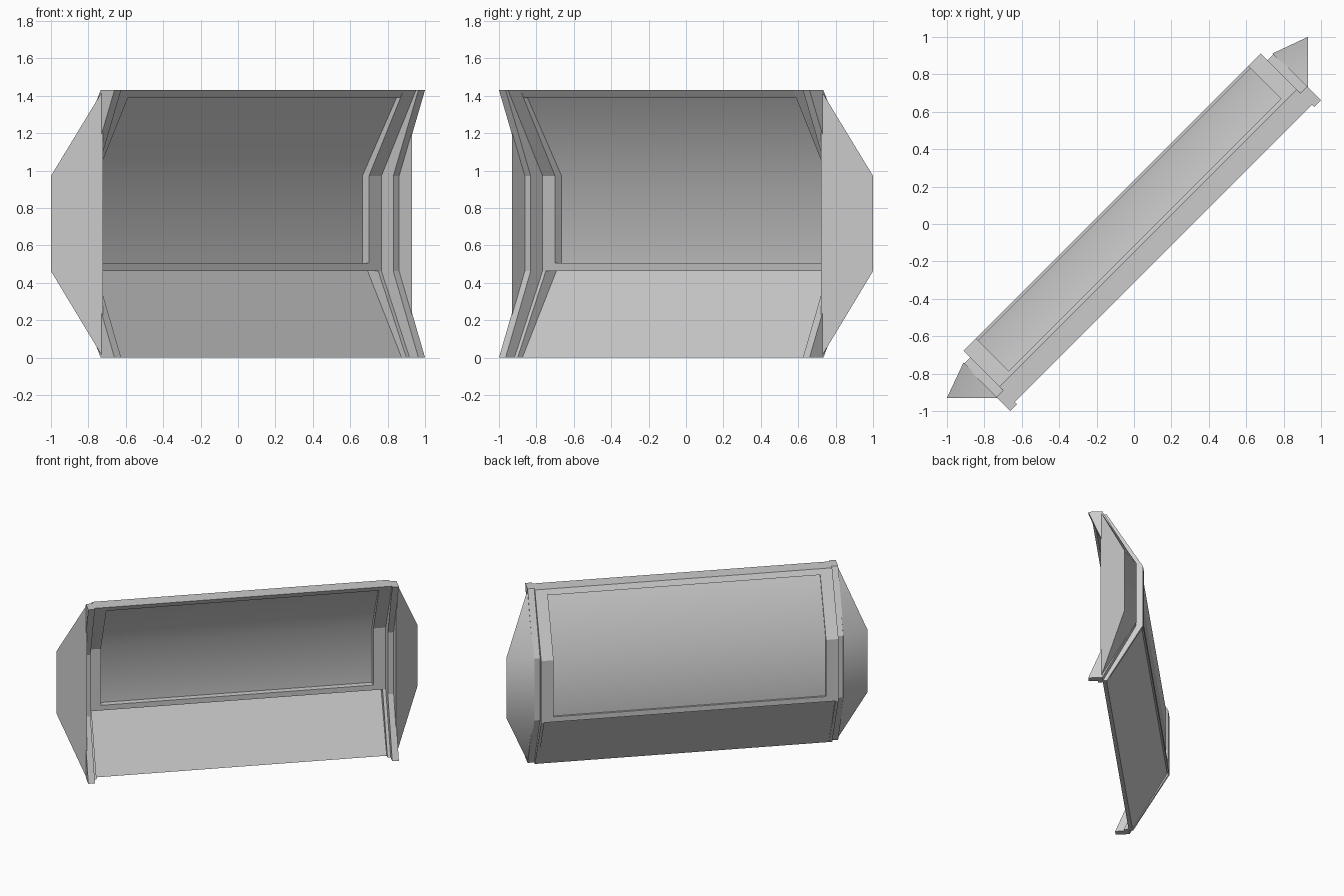
import bpy, bmesh, math

if "Cube" in bpy.data.objects:
    bpy.data.objects.remove(bpy.data.objects["Cube"])

R = math.sqrt(0.5)
Z0, Z1, Z2, Z3 = 0.0, 0.463, 0.97, 1.43     # heights of the profile bends


def place(s, d, z):
    """s runs along the diagonal wall, d towards its hollow side."""
    return ((s + d) * R, (s - d) * R, z)


def finish(name, bm, smooth=None):
    bmesh.ops.recalc_face_normals(bm, faces=bm.faces[:])
    me = bpy.data.meshes.new(name)
    bm.to_mesh(me)
    bm.free()
    ob = bpy.data.objects.new(name, me)
    bpy.context.collection.objects.link(ob)
    if smooth:
        bpy.ops.object.select_all(action='DESELECT')
        ob.select_set(True)
        bpy.context.view_layer.objects.active = ob
        bpy.ops.object.shade_smooth_by_angle(angle=math.radians(smooth))
    return ob


def extrude(name, front, back, a, b, smooth=None):
    """Sweep a strip between two (d, z) polylines from s=a to s=b."""
    bm = bmesh.new()
    rings = [[[bm.verts.new(place(s, d, z)) for d, z in line]
              for line in (front, back)] for s in (a, b)]
    n = len(front)
    for f, k in rings:
        for i in range(n - 1):
            bm.faces.new((f[i], f[i + 1], k[i + 1], k[i]))
    loops = [f + k[::-1] for f, k in rings]
    for i in range(2 * n):
        j = (i + 1) % (2 * n)
        bm.faces.new((loops[0][i], loops[0][j], loops[1][j], loops[1][i]))
    return finish(name, bm, smooth)


def full(foot, mid, head):
    return [(foot, Z0), (mid, Z1), (mid, Z2), (head, Z3)]


# Window frame sill and top rail
extrude("frame_sill", [(-.04, Z1), (-.04, .505)], [(-.166, Z1), (-.166, .505)], -1.03, 1.03)
extrude("frame_top_rail", [(.197, 1.39), (.222, Z3)], [(.083, 1.39), (.107, Z3)], -1.03, 1.03)

# Bent panel set back inside the frame
extrude("window_panel", [(-.09, .505), (-.09, Z2), (.169, 1.39)],
        [(-.15, .505), (-.15, Z2), (.098, 1.39)], -1.03, 1.03, 40)

# Sloping lower wall
extrude("lower_wall", [(.137, Z0), (-.12, Z1)], [(.108, Z0), (-.152, Z1)], -1.124, 1.124)

for side, m in (("left", -1), ("right", 1)):
    # Upright frame post beside the panel
    extrude("frame_post_" + side, [(-.04, Z1), (-.04, Z2), (.222, Z3)],
            [(-.166, Z1), (-.166, Z2), (.107, Z3)], m * 1.03, m * 1.124)
    # Narrow strip behind the rib, edging the lower wall
    extrude("lower_edge_" + side, [(.173, Z0), (-.04, Z1)],
            [(.105, Z0), (-.166, Z1)], m * 1.1, m * 1.124)
    # Projecting end rib
    extrude("end_rib_" + side, full(.24, .05, .24), full(.135, -.115, .135),
            m * 1.124, m * 1.174)
    # Wedge-shaped corner cap
    bm = bmesh.new()
    for s, d, zs in ((1.168, .148, (Z0, Z3)), (1.168, -.121, (Z1, Z2)),
                     (1.365, -.05, (Z1, Z2))):
        for z in zs:
            bm.verts.new(place(m * s, d, z))
    bmesh.ops.convex_hull(bm, input=bm.verts[:])
    bmesh.ops.dissolve_limit(bm, angle_limit=0.02, verts=bm.verts[:], edges=bm.edges[:])
    finish("corner_cap_" + side, bm, 40)
